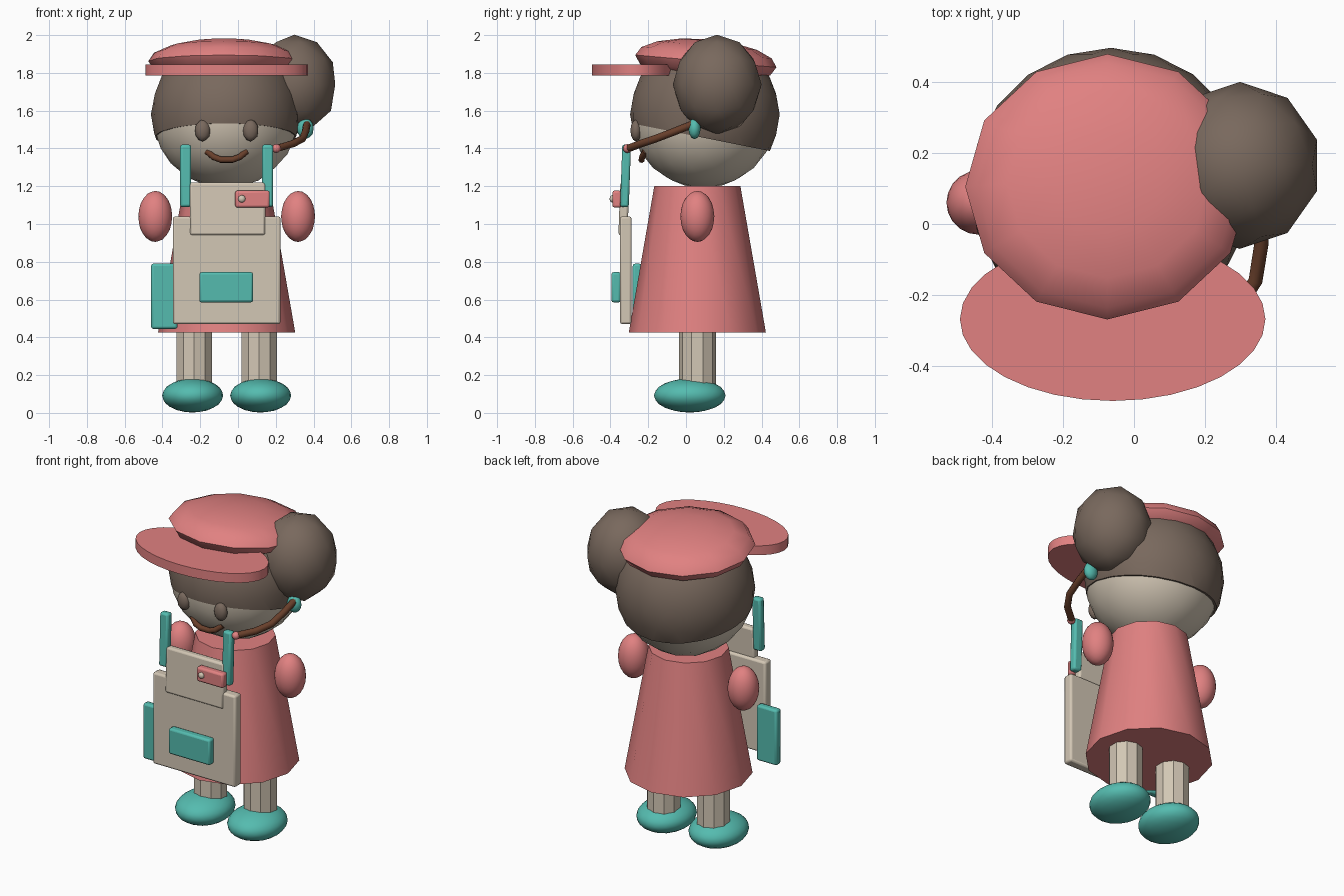
import bpy, bmesh, math
from mathutils import Vector

cube = bpy.data.objects.get("Cube")
if cube:
    bpy.data.objects.remove(cube, do_unlink=True)


def material(name, rgb):
    m = bpy.data.materials.new(name)
    m.use_nodes = True
    m.diffuse_color = (*rgb, 1)
    m.node_tree.nodes["Principled BSDF"].inputs["Base Color"].default_value = (*rgb, 1)
    return m


PINK = material("coral pink", (0.75, 0.22, 0.22))
TEAL = material("teal", (0.09, 0.50, 0.43))
CREAM = material("cream", (0.65, 0.57, 0.46))
HAIR = material("dark taupe", (0.19, 0.14, 0.11))
BROWN = material("brown", (0.14, 0.05, 0.024))


def finish(name, mat, angle=40):
    ob = bpy.context.object
    ob.name = ob.data.name = name
    ob.data.materials.append(mat)
    if angle:
        bpy.ops.object.shade_smooth_by_angle(angle=math.radians(angle))
    return ob


def ball(name, mat, loc, size, detail=3):
    bpy.ops.mesh.primitive_ico_sphere_add(subdivisions=detail, radius=1, location=loc)
    bpy.context.object.scale = size
    bpy.ops.object.transform_apply(location=False, rotation=False)
    return finish(name, mat)


def cone(name, mat, loc, r1, r2, height, sides, angle=40, scale_y=1):
    bpy.ops.mesh.primitive_cone_add(vertices=sides, radius1=r1, radius2=r2,
                                    depth=height, location=loc)
    bpy.context.object.scale.y = scale_y
    bpy.ops.object.transform_apply(location=False, rotation=False)
    return finish(name, mat, angle)


def box(name, mat, x, y, z, tilt=0):
    """Bevelled box from its (min, max) range on each axis."""
    bpy.ops.mesh.primitive_cube_add(size=1, location=[sum(r) / 2 for r in (x, y, z)])
    ob = bpy.context.object
    ob.scale = [r[1] - r[0] for r in (x, y, z)]
    bpy.ops.object.transform_apply(location=False, rotation=False)
    ob.rotation_euler.x = math.radians(tilt)
    bev = ob.modifiers.new("bevel", 'BEVEL')
    bev.width, bev.segments = 0.012, 2
    return finish(name, mat, 30)


def tube(name, mat, points, radius):
    cu = bpy.data.curves.new(name, 'CURVE')
    cu.dimensions = '3D'
    cu.bevel_depth, cu.bevel_resolution, cu.use_fill_caps = radius, 2, True
    sp = cu.splines.new('POLY')
    sp.points.add(len(points) - 1)
    for p, co in zip(sp.points, points):
        p.co = (*co, 1)
    sp.use_smooth = True
    cu.materials.append(mat)
    ob = bpy.data.objects.new(name, cu)
    bpy.context.collection.objects.link(ob)
    return ob


CX, CY = -0.06, 0.06  # body axis

# Body
cone("dress", PINK, (CX, CY, 0.8125), 0.363, 0.228, 0.775, 12)
for side, s in (("right", -1), ("left", 1)):
    cone(side + "_leg", CREAM, (CX + s * 0.172, CY, 0.29), 0.098, 0.098, 0.3, 10, 25)
    ball(side + "_foot", TEAL, (CX + s * 0.18, 0.02, 0.092), (0.162, 0.19, 0.09))
    ball(side + "_hand", PINK, (CX + s * 0.378, CY, 1.04), (0.09, 0.09, 0.135))
    ball(side + "_eye", HAIR, (CX + s * 0.127, -0.265, 1.495), (0.042, 0.03, 0.058), 2)

# Head with a hair cap cut on a plane that drops towards the back
ball("head", CREAM, (-0.065, 0.092, 1.575), (0.386,) * 3)
hair = ball("hair", HAIR, (-0.065, 0.1, 1.58), (0.396,) * 3)
bm = bmesh.new()
bm.from_mesh(hair.data)
cut = bmesh.ops.bisect_plane(bm, geom=bm.verts[:] + bm.edges[:] + bm.faces[:],
                             plane_co=Vector((0, 0, -0.125)), plane_no=Vector((0, 0.2, 1)),
                             clear_inner=True)
rim = [e for e in cut["geom_cut"] if isinstance(e, bmesh.types.BMEdge)]
bmesh.ops.edgeloop_fill(bm, edges=rim)
bm.to_mesh(hair.data)
bm.free()
ball("hair_bun", HAIR, (0.298, 0.165, 1.738), (0.228, 0.235, 0.264), 2)

# Cap
bpy.ops.mesh.primitive_uv_sphere_add(segments=12, ring_count=8, radius=1,
                                     location=(-0.075, 0.105, 1.862))
crown = bpy.context.object
crown.scale = (0.4, 0.375, 0.117)
bpy.ops.object.transform_apply(location=False, rotation=False)
crown.rotation_euler.x = math.radians(-5)
finish("cap_crown", PINK, 60)
cone("cap_brim", PINK, (CX, -0.268, 1.816), 0.43, 0.43, 0.058, 32, 40, 0.535)

# Mouth and headset
tube("mouth", BROWN, [(CX + dx, y, z) for dx, y, z in (
    (-0.105, -0.215, 1.385), (-0.07, -0.232, 1.355), (-0.03, -0.235, 1.34),
    (0.03, -0.235, 1.34), (0.07, -0.232, 1.355), (0.105, -0.215, 1.385))], 0.017)
tube("headset_arm", BROWN, [(0.365, 0.04, 1.53), (0.358, -0.06, 1.49), (0.342, -0.16, 1.452),
                            (0.29, -0.24, 1.425), (0.205, -0.305, 1.40)], 0.02)
ball("headset_earpiece", TEAL, (0.357, 0.045, 1.505), (0.045, 0.033, 0.056), 2)
ball("headset_tip", PINK, (0.203, -0.31, 1.40), (0.024,) * 3, 2)

# Front bag with bib, straps and pockets
box("bag_panel", CREAM, (-0.345, 0.225), (-0.35, -0.288), (0.47, 1.04))
box("bag_bib", CREAM, (-0.255, 0.145), (-0.353, -0.305), (0.94, 1.22), -2)
for side, s in (("right", -1), ("left", 1)):
    x = CX + s * 0.217
    box(side + "_strap", TEAL, (x - 0.029, x + 0.029), (-0.343, -0.297), (1.09, 1.42), -2)
box("front_pocket", TEAL, (-0.205, 0.08), (-0.395, -0.345), (0.585, 0.745))
box("side_pocket", TEAL, (-0.46, -0.32), (-0.282, -0.235), (0.445, 0.79))
box("name_tag", PINK, (-0.015, 0.168), (-0.39, -0.342), (1.087, 1.177))
ball("tag_button", CREAM, (0.02, -0.39, 1.133), (0.02, 0.015, 0.02), 2)
